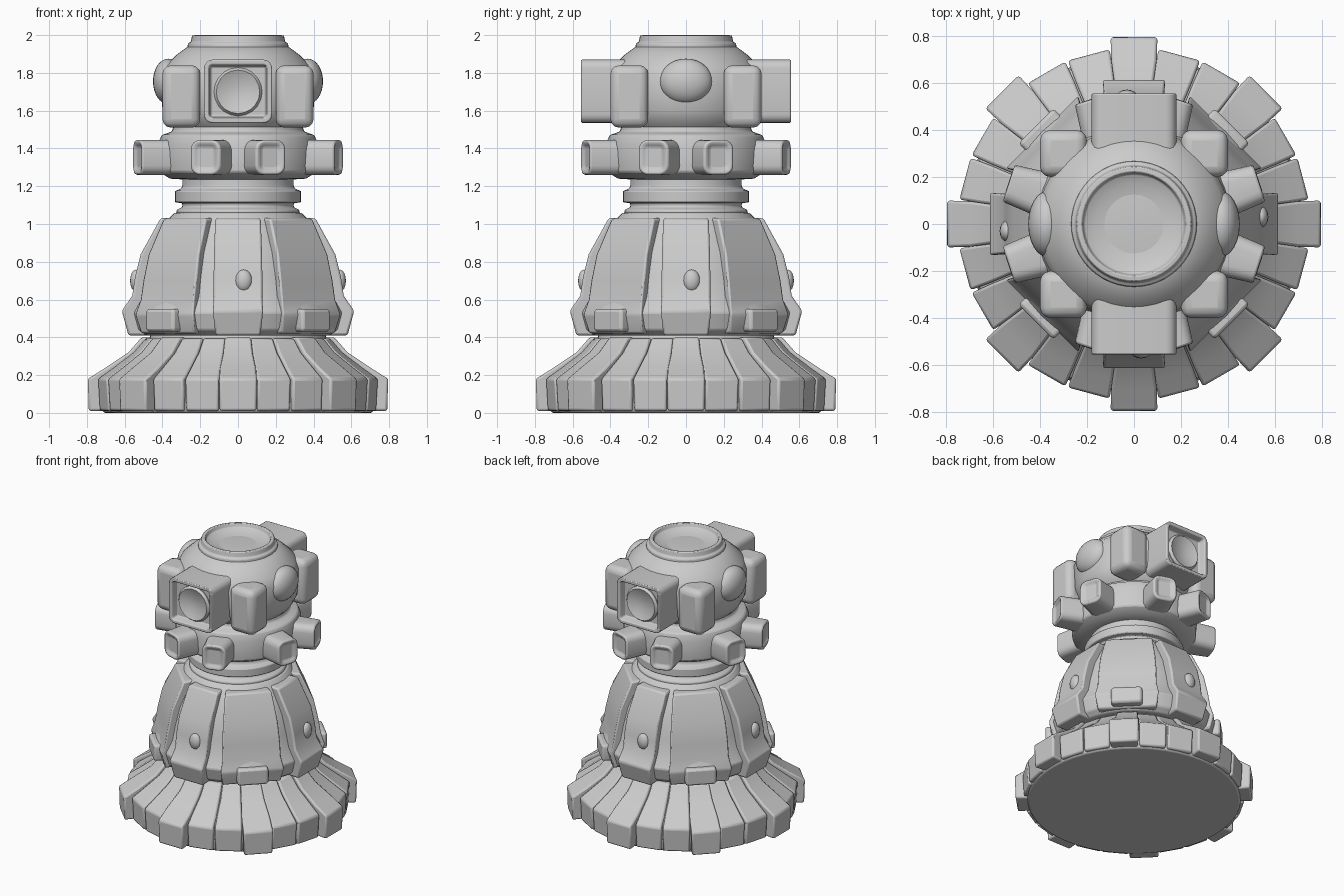
import bpy, bmesh, math
from mathutils import Matrix, Vector

if "Cube" in bpy.data.objects:
    bpy.data.objects.remove(bpy.data.objects["Cube"])

CARDINAL = [0, 90, 180, 270]
DIAGONAL = [45, 135, 225, 315]


def finish(name, bm, bevel=0.0, angle=35, segs=2):
    bmesh.ops.recalc_face_normals(bm, faces=bm.faces[:])
    me = bpy.data.meshes.new(name)
    bm.to_mesh(me)
    bm.free()
    ob = bpy.data.objects.new(name, me)
    bpy.context.collection.objects.link(ob)
    if bevel:
        m = ob.modifiers.new("soft_edges", 'BEVEL')
        m.width, m.segments, m.limit_method = bevel, segs, 'ANGLE'
        m.angle_limit = math.radians(30)
    bpy.ops.object.select_all(action='DESELECT')
    bpy.context.view_layer.objects.active = ob
    ob.select_set(True)
    bpy.ops.object.shade_smooth_by_angle(angle=math.radians(angle))
    return ob


def copies(bm, angles):
    """Repeat the geometry of bm around z at the given angles."""
    src = bm.verts[:] + bm.edges[:] + bm.faces[:]
    for a in angles:
        new = bmesh.ops.duplicate(bm, geom=src)["geom"]
        vs = [g for g in new if isinstance(g, bmesh.types.BMVert)]
        bmesh.ops.rotate(bm, verts=vs, matrix=Matrix.Rotation(math.radians(a), 3, 'Z'))
    bmesh.ops.delete(bm, geom=[g for g in src if isinstance(g, bmesh.types.BMVert)])


def spin_rings(bm, profile, segs, matrix=Matrix()):
    rings = []
    for r, z in profile:
        rings.append([bm.verts.new(matrix @ Vector((
            r * math.cos(2 * math.pi * i / segs), r * math.sin(2 * math.pi * i / segs), z)))
            for i in range(segs)])
    for a, b in zip(rings, rings[1:]):
        for i in range(segs):
            j = (i + 1) % segs
            bm.faces.new((a[i], a[j], b[j], b[i]))
    bm.faces.new(rings[0])
    bm.faces.new(rings[-1])


def lathe(name, profile, segs=48, bevel=0.008):
    bm = bmesh.new()
    spin_rings(bm, profile, segs)
    return finish(name, bm, bevel)


def ribs(name, profile, angles, bevel=0.012):
    """Radial slabs: profile points are (radius, z, half width)."""
    bm = bmesh.new()
    left = [bm.verts.new((r, -w, z)) for r, z, w in profile]
    right = [bm.verts.new((r, w, z)) for r, z, w in profile]
    n = len(profile)
    bm.faces.new(left)
    bm.faces.new(right)
    for i in range(n):
        j = (i + 1) % n
        bm.faces.new((left[i], left[j], right[j], right[i]))
    copies(bm, angles)
    return finish(name, bm, bevel)


def blocks(name, r0, r1, width, z0, z1, angles, corner, bevel=0.01, inset=0, depth=0, flare=1.0):
    """Radial blocks with rounded corners and an optional sunken outer face."""
    bm = bmesh.new()
    bmesh.ops.create_cube(bm, size=1)
    for v in bm.verts:
        k = flare if v.co.x < 0 else 1
        v.co = ((r0 + r1) / 2 + v.co.x * (r1 - r0), v.co.y * width * k,
                (z0 + z1) / 2 + v.co.z * (z1 - z0))
    long_edges = [e for e in bm.edges if abs(e.verts[0].co.x - e.verts[1].co.x) > 1e-4]
    bmesh.ops.bevel(bm, geom=long_edges, offset=corner, segments=4, profile=0.5, affect='EDGES')
    bm.normal_update()
    if inset:
        face = max(bm.faces, key=lambda f: f.calc_center_median().x)
        bmesh.ops.inset_region(bm, faces=[face], thickness=inset)
        inner = max((f for f in bm.faces if abs(f.normal.x) > 0.9),
                    key=lambda f: (round(f.calc_center_median().x, 3), len(f.verts)))
        bmesh.ops.inset_region(bm, faces=[inner], thickness=0.012)
        for v in inner.verts:
            v.co.x -= depth
    copies(bm, angles)
    return finish(name, bm, bevel)


# Base skirt: core plus 24 slabs, every third one raised
lathe("base_core", [(0.71, 0.0), (0.72, 0.02), (0.71, 0.18), (0.63, 0.24), (0.53, 0.31), (0.47, 0.39), (0.46, 0.43)])
ribs("base_panels", [(0.4, 0.01, .05), (0.735, 0.01, .09), (0.745, 0.18, .092), (0.66, 0.24, .084),
                     (0.555, 0.32, .07), (0.49, 0.395, .062), (0.4, 0.395, .05)],
     [a for a in range(0, 360, 15) if a % 45])
ribs("base_ribs", [(0.4, 0.01, .06), (0.79, 0.01, .098), (0.795, 0.18, .1), (0.70, 0.24, .097),
                   (0.58, 0.32, .08), (0.51, 0.40, .07), (0.4, 0.40, .06)], range(0, 360, 45))

# Bell body with raised panels
lathe("bell_core", [(0.50, 0.41), (0.54, 0.44), (0.565, 0.53), (0.515, 0.62), (0.495, 0.72), (0.46, 0.85),
                    (0.375, 1.02), (0.335, 1.06), (0.2, 1.06)])
ribs("bell_ribs", [(0.25, 0.41, .1), (0.58, 0.41, .12), (0.615, 0.54, .135), (0.56, 0.62, .13),
                   (0.545, 0.72, .13), (0.515, 0.84, .128), (0.41, 1.03, .122), (0.25, 1.035, .1)], CARDINAL)
ribs("bell_panels", [(0.25, 0.42, .15), (0.53, 0.42, .2), (0.555, 0.52, .22), (0.53, 0.60, .205),
                     (0.515, 0.70, .20), (0.485, 0.84, .19), (0.40, 1.03, .16), (0.25, 1.035, .12)], DIAGONAL)
blocks("bell_feet", 0.45, 0.59, 0.21, 0.43, 0.55, DIAGONAL, 0.02, 0.015)

# Rounded bolts on the bell ribs
bm = bmesh.new()
bmesh.ops.create_uvsphere(bm, u_segments=16, v_segments=8, radius=0.045,
                          matrix=Matrix.Translation((0.54, 0.03, 0.7)) @ Matrix.Diagonal((0.7, 1, 1.3, 1)))
copies(bm, CARDINAL)
finish("bell_bolts", bm)

# Neck with collar ring
lathe("neck", [(0.33, 1.03), (0.325, 1.075), (0.295, 1.09), (0.295, 1.11), (0.334, 1.115), (0.334, 1.175),
               (0.305, 1.185), (0.295, 1.20), (0.295, 1.26)], bevel=0.006)

# Lower head ring with eight sunken studs
lathe("lower_head", [(0.28, 1.235), (0.36, 1.24), (0.415, 1.275), (0.425, 1.42), (0.405, 1.47), (0.35, 1.49),
                     (0.335, 1.54)])
blocks("head_studs", 0.34, 0.56, 0.165, 1.26, 1.445, [c + s for c in CARDINAL for s in (-18, 18)],
       0.05, 0.012, 0.022, 0.014, 1.25)

# Upper head shell and corner posts
lathe("upper_head", [(0.33, 1.50), (0.37, 1.54), (0.40, 1.60), (0.41, 1.78), (0.385, 1.84), (0.32, 1.90),
                     (0.265, 1.94), (0.2, 1.95)])
bm = bmesh.new()
for sx in (-1, 1):
    for sy in (-1, 1):
        ret = bmesh.ops.create_cube(bm, size=1)
        for v in ret["verts"]:
            top = v.co.z > 0
            v.co = (sx * (0.30 + v.co.x * 0.20), sy * (0.30 + v.co.y * 0.20), 1.84 if top else 1.51)
finish("corner_posts", bm, 0.045, 35, 3)

# Top rim with shallow basin
lathe("top_rim", [(0.27, 1.92), (0.265, 1.955), (0.25, 1.965), (0.243, 1.998), (0.222, 2.0), (0.212, 1.975),
                  (0.17, 1.955), (0.08, 1.945), (0.01, 1.943)], bevel=0.004)

# Square portholes front and back, with dished lenses
blocks("porthole_frames", 0.25, 0.555, 0.36, 1.535, 1.87, [90, 270], 0.045, 0.012, 0.026, 0.05)
bm = bmesh.new()
spin_rings(bm, [(0.128, 0.47), (0.128, 0.512), (0.115, 0.53), (0.095, 0.522), (0.05, 0.508), (0.005, 0.505)], 20,
           Matrix.Translation((0, 0, 1.70)) @ Matrix.Rotation(math.pi / 2, 4, 'Y'))
copies(bm, [90, 270])
finish("porthole_lenses", bm)

# Rounded bosses on the left and right sides
bm = bmesh.new()
bmesh.ops.create_uvsphere(bm, u_segments=24, v_segments=16, radius=1,
                          matrix=Matrix.Translation((0.37, 0, 1.755)) @ Matrix.Diagonal((0.08, 0.14, 0.12, 1)))
copies(bm, [0, 180])
finish("side_bosses", bm)
